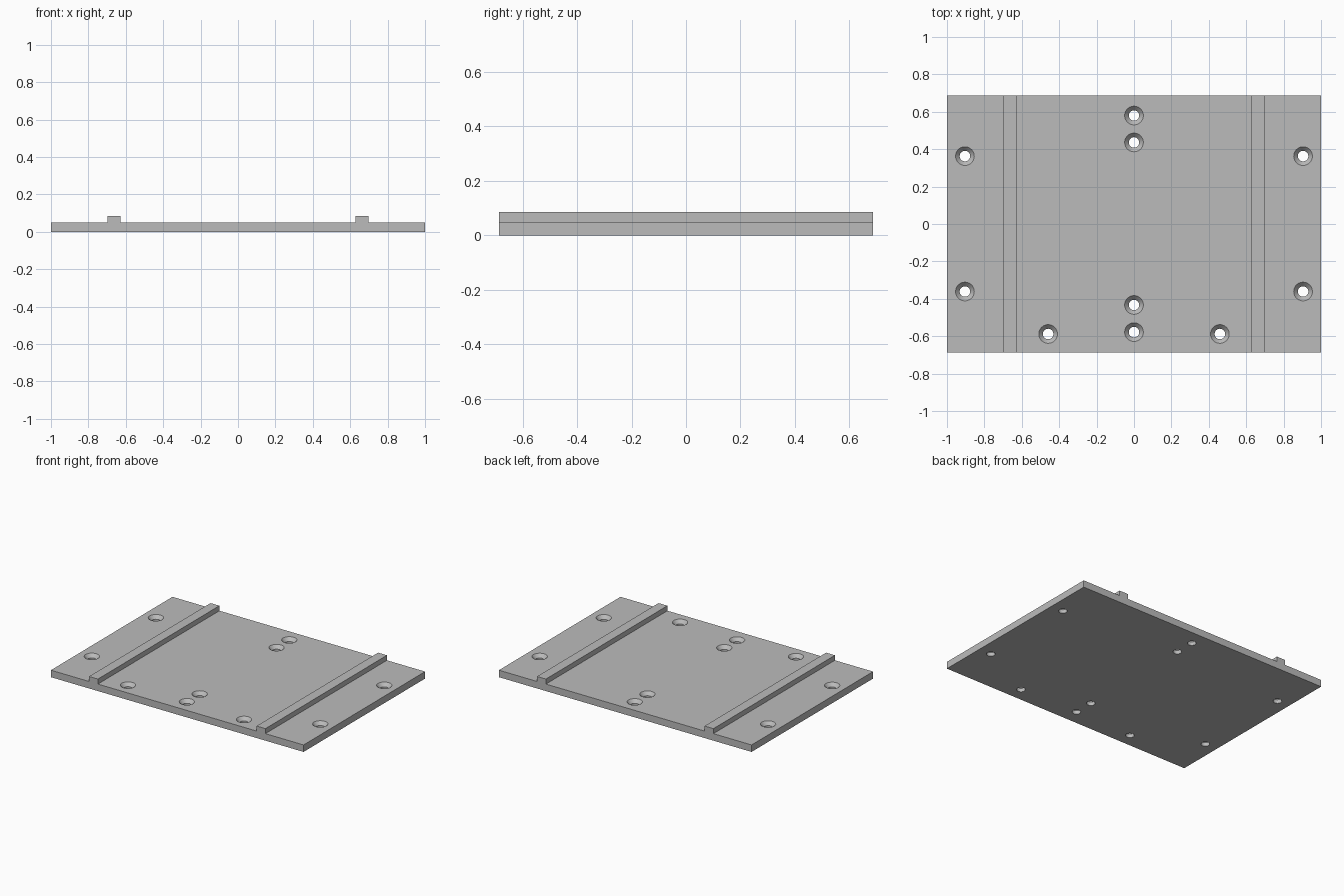
import bpy, bmesh, math

HALF_X, HALF_Y = 1.0, 0.687
PLATE_TOP, RAIL_TOP = 0.05, 0.086
RAIL_IN, RAIL_OUT = 0.628, 0.698

cube = bpy.data.objects.get("Cube")
if cube:
    bpy.data.objects.remove(cube, do_unlink=True)

grey = bpy.data.materials.new("plain grey")
grey.use_nodes = True
color = (0.5, 0.5, 0.5, 1)
grey.diffuse_color = color
grey.node_tree.nodes["Principled BSDF"].inputs["Base Color"].default_value = color


def add_object(name, bm):
    bmesh.ops.recalc_face_normals(bm, faces=bm.faces)
    mesh = bpy.data.meshes.new(name)
    bm.to_mesh(mesh)
    bm.free()
    mesh.materials.append(grey)
    obj = bpy.data.objects.new(name, mesh)
    bpy.context.collection.objects.link(obj)
    return obj


# Plate with two raised rails: one cross-section extruded front to back
half = [(HALF_X, 0), (HALF_X, PLATE_TOP), (RAIL_OUT, PLATE_TOP),
        (RAIL_OUT, RAIL_TOP), (RAIL_IN, RAIL_TOP), (RAIL_IN, PLATE_TOP)]
section = half + [(-x, z) for x, z in reversed(half)]
bm = bmesh.new()
face = bm.faces.new([bm.verts.new((x, -HALF_Y, z)) for x, z in section])
extruded = bmesh.ops.extrude_face_region(bm, geom=[face])["geom"]
bmesh.ops.translate(bm, vec=(0, 2 * HALF_Y, 0),
                    verts=[v for v in extruded if isinstance(v, bmesh.types.BMVert)])
plate = add_object("mounting_plate", bm)

# Countersunk screw holes: mirrored pairs and a centre row
holes = [(0, y) for y in (0.58, 0.436, -0.433, -0.578)]
for x, y in ((0.904, 0.363), (0.904, -0.361), (0.459, -0.588)):
    holes += [(x, y), (-x, y)]

# Cutter outline as radius and height: straight bore, cone, clearance above
SIDES = 40
outline = [(0.028, -0.02), (0.028, 0.026), (0.05, PLATE_TOP), (0.05, 0.12)]
bm = bmesh.new()
for cx, cy in holes:
    rings = []
    for r, z in outline:
        angles = [2 * math.pi * i / SIDES for i in range(SIDES)]
        rings.append([bm.verts.new((cx + r * math.cos(a), cy + r * math.sin(a), z))
                      for a in angles])
    for low, high in zip(rings, rings[1:]):
        for i in range(SIDES):
            j = (i + 1) % SIDES
            bm.faces.new((low[i], low[j], high[j], high[i]))
    bm.faces.new(rings[0][::-1])
    bm.faces.new(rings[-1])
cutter = add_object("hole_cutter", bm)

# Drill the plate, then discard the cutter
bpy.context.view_layer.objects.active = plate
plate.select_set(True)
drill = plate.modifiers.new("drill", "BOOLEAN")
drill.operation = "DIFFERENCE"
drill.solver = "EXACT"
drill.object = cutter
bpy.ops.object.modifier_apply(modifier=drill.name)
bpy.data.objects.remove(cutter, do_unlink=True)
bpy.ops.object.shade_smooth_by_angle(angle=math.radians(30))
